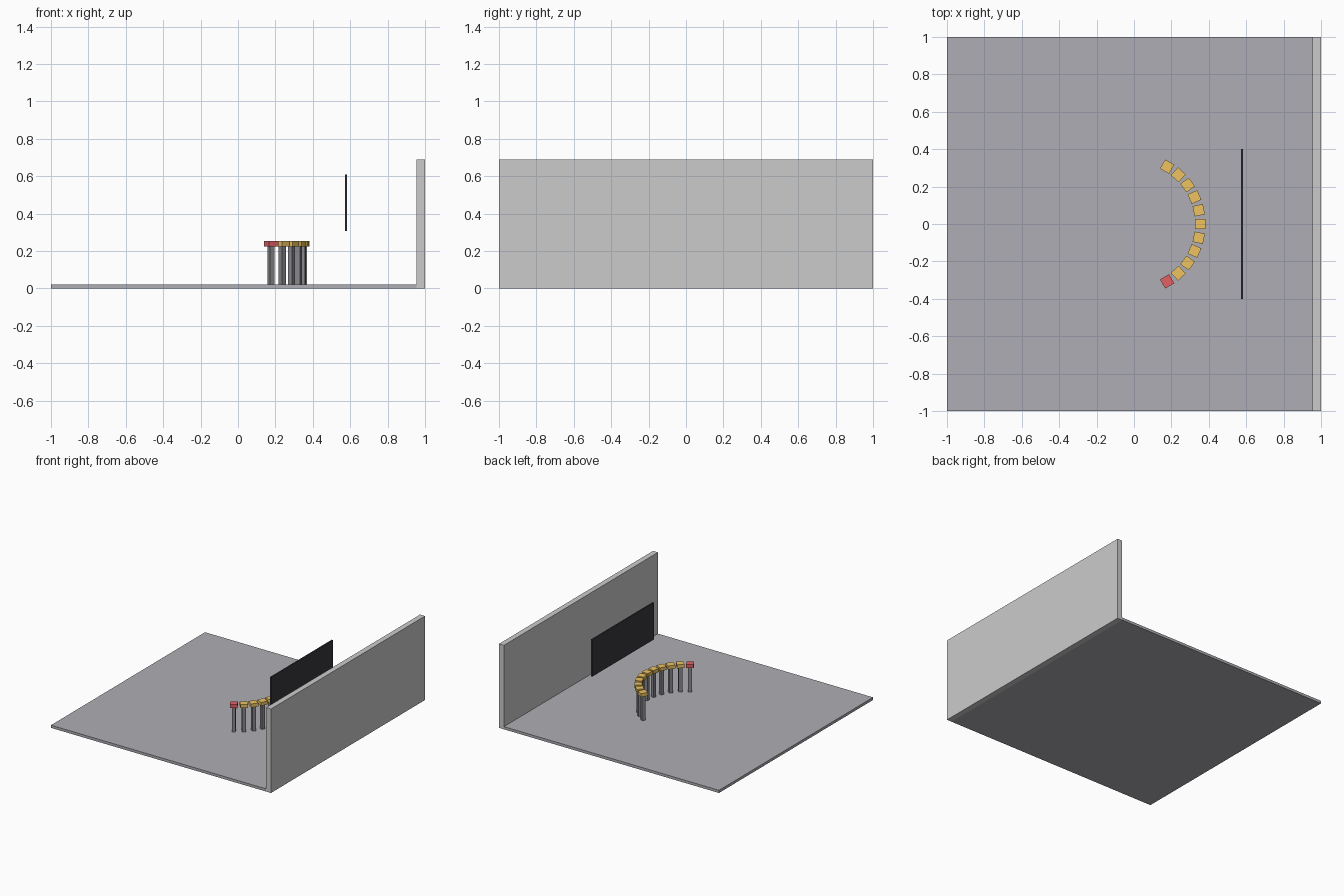
import bpy, math

if "Cube" in bpy.data.objects:
    bpy.data.objects.remove(bpy.data.objects["Cube"])


def material(name, color):
    m = bpy.data.materials.new(name)
    m.diffuse_color = (*color, 1)
    m.use_nodes = True
    m.node_tree.nodes["Principled BSDF"].inputs["Base Color"].default_value = m.diffuse_color
    return m


AMBER = material("amber", (0.85, 0.55, 0.12))
RED = material("red", (0.75, 0.12, 0.13))
DARK = material("dark", (0.04, 0.04, 0.05))
STEEL = material("steel", (0.25, 0.25, 0.27))
FLOOR = material("floor_grey", (0.42, 0.42, 0.46))


def box(name, lo, hi, mat=None, turn=0.0):
    """Box between two corners, turned about its own vertical axis."""
    centre = [(a + b) / 2 for a, b in zip(lo, hi)]
    bpy.ops.mesh.primitive_cube_add(size=1, location=centre, rotation=(0, 0, turn))
    ob = bpy.context.object
    ob.name = name
    ob.scale = [b - a for a, b in zip(lo, hi)]
    bpy.ops.object.transform_apply(location=False, rotation=False, scale=True)
    if mat:
        ob.data.materials.append(mat)
    return ob


def pillar(name, x, y, half, z0, z1, mat, turn):
    return box(name, (x - half, y - half, z0), (x + half, y + half, z1), mat, turn)


# Room
FLOOR_TOP = 0.022
box("floor", (-1, -1, 0), (0.955, 1, FLOOR_TOP), FLOOR)
box("back_wall", (0.955, -1, 0), (1, 1, 0.69))

# Hanging screen
box("screen", (0.572, -0.4, 0.306), (0.583, 0.4, 0.61), DARK)

# Arc of stools, the first one red
RADIUS = 0.354
for i in range(11):
    a = math.radians(-60 + 12 * i)
    x, y = RADIUS * math.cos(a), RADIUS * math.sin(a)
    pillar(f"stool_post_{i}", x, y, 0.014, FLOOR_TOP, 0.225, STEEL, a)
    pillar(f"stool_seat_{i}", x, y, 0.028, 0.225, 0.254, AMBER if i else RED, a)
